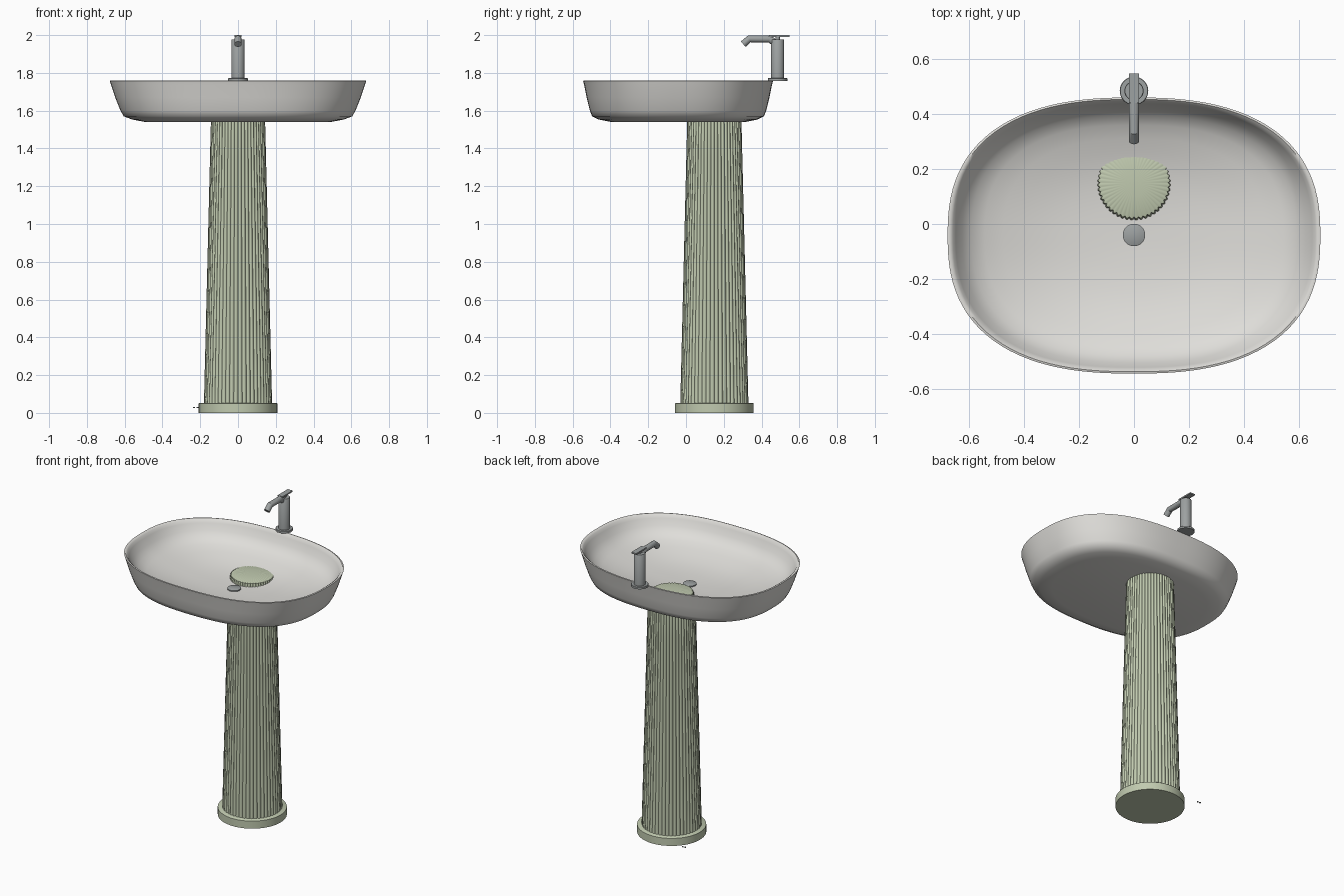
import bpy, bmesh, math
from mathutils import Vector

if "Cube" in bpy.data.objects:
    bpy.data.objects.remove(bpy.data.objects["Cube"])


def material(name, rgb):
    m = bpy.data.materials.new(name)
    m.diffuse_color = (*rgb, 1)
    m.use_nodes = True
    m.node_tree.nodes["Principled BSDF"].inputs["Base Color"].default_value = m.diffuse_color
    return m


CERAMIC = material("warm white ceramic", (0.74, 0.73, 0.70))
GREEN = material("sage green", (0.53, 0.59, 0.43))
METAL = material("brushed grey metal", (0.34, 0.36, 0.36))


def loft(name, rings, mat, angle=40, cap_start=True, cap_end=True):
    """Skin a list of equal-length closed rings of points."""
    bm = bmesh.new()
    vs = [[bm.verts.new(p) for p in ring] for ring in rings]
    n = len(vs[0])
    for a, b in zip(vs, vs[1:]):
        for i in range(n):
            j = (i + 1) % n
            bm.faces.new((a[i], a[j], b[j], b[i]))
    if cap_start:
        bm.faces.new(vs[0][::-1])
    if cap_end:
        bm.faces.new(vs[-1])
    bmesh.ops.recalc_face_normals(bm, faces=bm.faces)
    me = bpy.data.meshes.new(name)
    bm.to_mesh(me)
    bm.free()
    me.materials.append(mat)
    ob = bpy.data.objects.new(name, me)
    bpy.context.collection.objects.link(ob)
    bpy.ops.object.select_all(action='DESELECT')
    bpy.context.view_layer.objects.active = ob
    ob.select_set(True)
    bpy.ops.object.shade_smooth_by_angle(angle=math.radians(angle))
    return ob


def circle(cx, cy, z, r, n=48):
    return [(cx + r * math.cos(2 * math.pi * i / n),
             cy + r * math.sin(2 * math.pi * i / n), z) for i in range(n)]


def turned(name, cx, cy, profile, mat, n=48):
    return loft(name, [circle(cx, cy, z, r, n) for r, z in profile], mat)


def oval(hx, hy, z, n=112, power=2.5):
    """Rounded-rectangle ring centred on the basin."""
    pts = []
    for i in range(n):
        t = 2 * math.pi * i / n
        c, s = math.cos(t), math.sin(t)
        k = (abs(c) ** power + abs(s) ** power) ** (-1 / power)
        pts.append((hx * c * k, -0.042 + hy * s * k, z))
    return pts


# Basin: outer wall from the underside up, over the rim, down into the bowl
outer = [(0.49, 0.355, 1.54), (0.56, 0.42, 1.553), (0.605, 0.455, 1.57),
         (0.622, 0.467, 1.60), (0.650, 0.484, 1.67), (0.672, 0.497, 1.735),
         (0.679, 0.503, 1.758)]
inner = [(0.986, 1.76), (0.97, 1.752), (0.955, 1.735), (0.92, 1.695),
         (0.87, 1.66), (0.80, 1.637), (0.70, 1.618), (0.60, 1.602),
         (0.50, 1.588), (0.38, 1.577), (0.24, 1.570), (0.06, 1.567)]
rings = [oval(*p) for p in outer]
rings += [oval(0.68 * s, 0.503 * s, z) for s, z in inner]
loft("basin", rings, CERAMIC, angle=50)

# Drain cover
turned("drain", 0, -0.04, [(0.041, 1.55), (0.041, 1.574), (0.038, 1.576)], METAL, 32)


# Fluted pedestal column with a slightly domed top
def fluted(r, z, depth, flutes=48, per=6):
    n = flutes * per
    pts = []
    for i in range(n):
        t = 2 * math.pi * i / n
        q = r - depth + depth * abs(math.sin(flutes * t / 2))
        pts.append((q * math.cos(t), 0.15 + q * math.sin(t), z))
    return pts


column = [fluted(0.181 - 0.037 * k / 8, 0.045 + 1.495 * k / 8, 0.007) for k in range(9)]
column += [fluted(0.131, 1.590, 0.007), fluted(0.10, 1.597, 0.004),
           fluted(0.05, 1.601, 0.002), fluted(0.01, 1.602, 0)]
loft("pedestal_column", column, GREEN, angle=50)

# Pedestal foot
turned("pedestal_foot", 0, 0.15, [(0.208, 0), (0.208, 0.05), (0.204, 0.053)], GREEN, 64)

# Tap flange and body
TAP_Y = 0.485
turned("tap_flange", 0, TAP_Y, [(0.052, 1.758), (0.052, 1.77), (0.050, 1.772)], METAL)
turned("tap_body", 0, TAP_Y, [(0.035, 1.77), (0.035, 1.974), (0.033, 1.977)], METAL)
turned("tap_lever_stem", 0, TAP_Y, [(0.012, 1.97), (0.012, 1.995)], METAL, 20)

# Tap lever: flat bar
bar = [[(x, y, z) for x, y in ((-0.018, 0.44), (0.018, 0.44), (0.018, 0.548), (-0.018, 0.548))]
       for z in (1.991, 2.0)]
loft("tap_lever", bar, METAL, angle=20)

# Tap spout: round tube with mitred bends along a path
path = [Vector((0, y, z)) for y, z in
        ((0.475, 1.955), (0.442, 1.980), (0.335, 1.980), (0.303, 1.952))]
tube = []
for i, p in enumerate(path):
    d_in = (p - path[max(i - 1, 0)]).normalized()
    d_out = (path[min(i + 1, 3)] - p).normalized()
    d = (d_in + d_out).normalized()
    side = Vector((1, 0, 0))
    up = d.cross(side)
    tube.append([p + 0.019 * (math.cos(a) * side + math.sin(a) * up)
                 for a in (2 * math.pi * k / 24 for k in range(24))])
loft("tap_spout", tube, METAL, angle=25)

# Two tiny fixing pins beside the foot
for k, x in enumerate((-0.233, -0.215)):
    turned(f"fixing_pin_{k + 1}", x, 0.34, [(0.005, 0.026), (0.005, 0.032)], METAL, 10)
